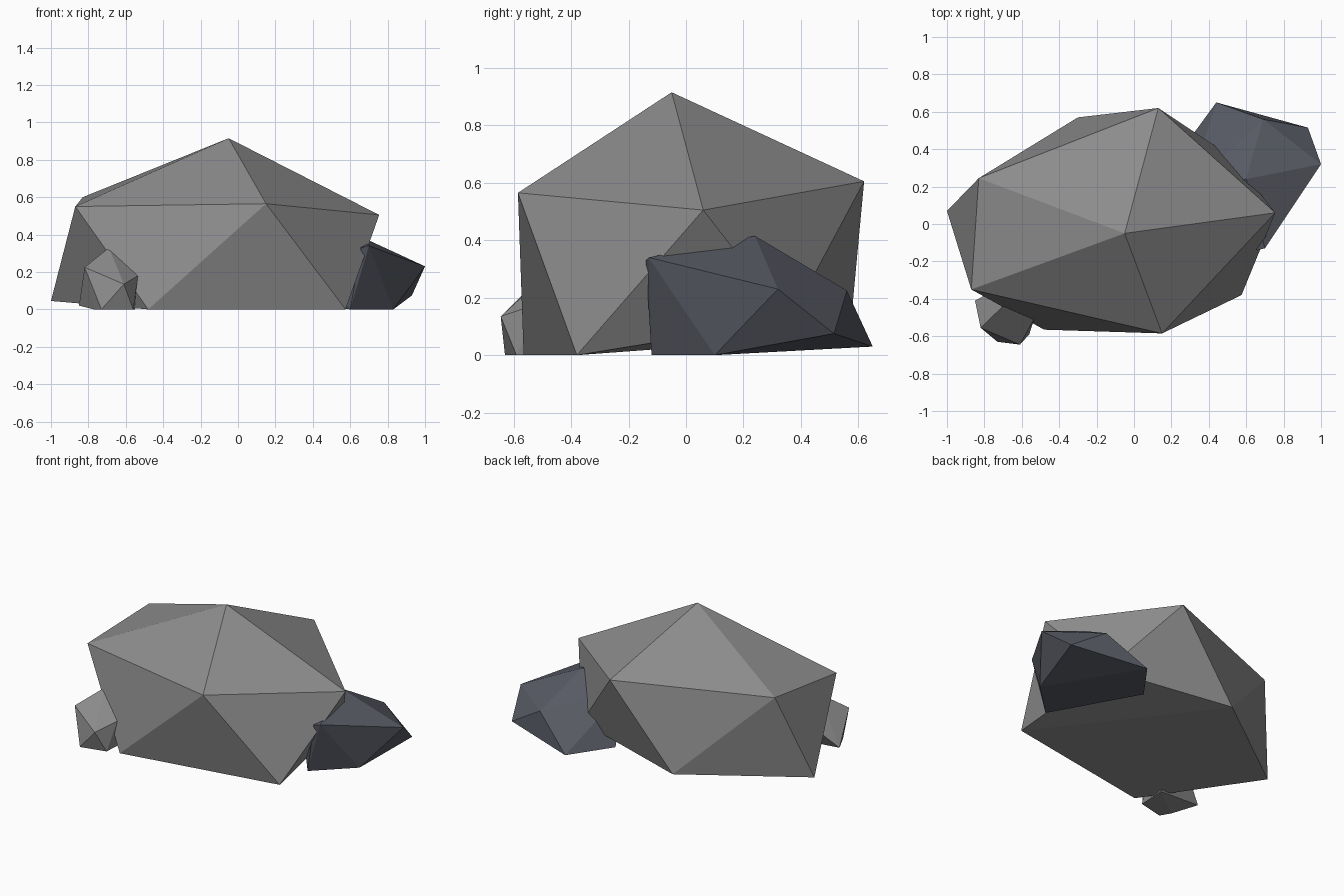
import bpy
import bmesh

if "Cube" in bpy.data.objects:
    bpy.data.objects.remove(bpy.data.objects["Cube"], do_unlink=True)


def make_material(name, colour):
    mat = bpy.data.materials.new(name)
    mat.use_nodes = True
    mat.diffuse_color = (*colour, 1)
    mat.node_tree.nodes["Principled BSDF"].inputs["Base Color"].default_value = (*colour, 1)
    return mat


def make_rock(name, corners, mat):
    """Wrap a faceted rock around its corner points."""
    bm = bmesh.new()
    for co in corners:
        bm.verts.new(co)
    hull = bmesh.ops.convex_hull(bm, input=bm.verts[:])
    spare = {g for g in hull["geom_interior"] + hull["geom_unused"]
             if isinstance(g, bmesh.types.BMVert)}
    bmesh.ops.delete(bm, geom=list(spare), context="VERTS")
    bmesh.ops.recalc_face_normals(bm, faces=bm.faces[:])
    mesh = bpy.data.meshes.new(name)
    bm.to_mesh(mesh)
    bm.free()
    mesh.materials.append(mat)
    obj = bpy.data.objects.new(name, mesh)
    bpy.context.collection.objects.link(obj)
    return obj


grey = make_material("stone grey", (0.26, 0.26, 0.265))
slate = make_material("dark slate", (0.095, 0.102, 0.125))

# Large boulder: peak, shoulder ring, foot ring
make_rock("large_boulder", [
    (-0.05, -0.05, 0.915),
    (-0.87, -0.35, 0.55), (0.15, -0.585, 0.565), (0.755, 0.06, 0.505),
    (0.13, 0.62, 0.605), (-0.83, 0.245, 0.6),
    (-0.48, -0.565, 0), (0.575, -0.38, 0), (0.52, 0.36, 0.12),
    (-0.3, 0.57, 0.07), (-1.0, 0.07, 0.045),
], grey)

# Dark rock leaning on the back left side
make_rock("dark_rock", [
    (0.6, 0.24, 0.415), (0.3, 0.2, 0.35),
    (0.66, -0.14, 0.33), (0.70, -0.13, 0.34),
    (1.0, 0.32, 0.23), (0.69, 0.56, 0.225), (0.93, 0.515, 0.075),
    (0.44, 0.65, 0.03), (0.25, 0.39, 0.035),
    (0.83, 0.1, 0), (0.6, -0.12, 0),
], slate)

# Small stone at the front right foot
make_rock("small_stone", [
    (-0.69, -0.43, 0.33), (-0.65, -0.3, 0.2),
    (-0.82, -0.555, 0.225), (-0.535, -0.51, 0.18), (-0.61, -0.645, 0.135),
    (-0.73, -0.63, 0), (-0.56, -0.59, 0), (-0.77, -0.56, 0),
    (-0.85, -0.41, 0.02), (-0.55, -0.4, 0),
], grey)
